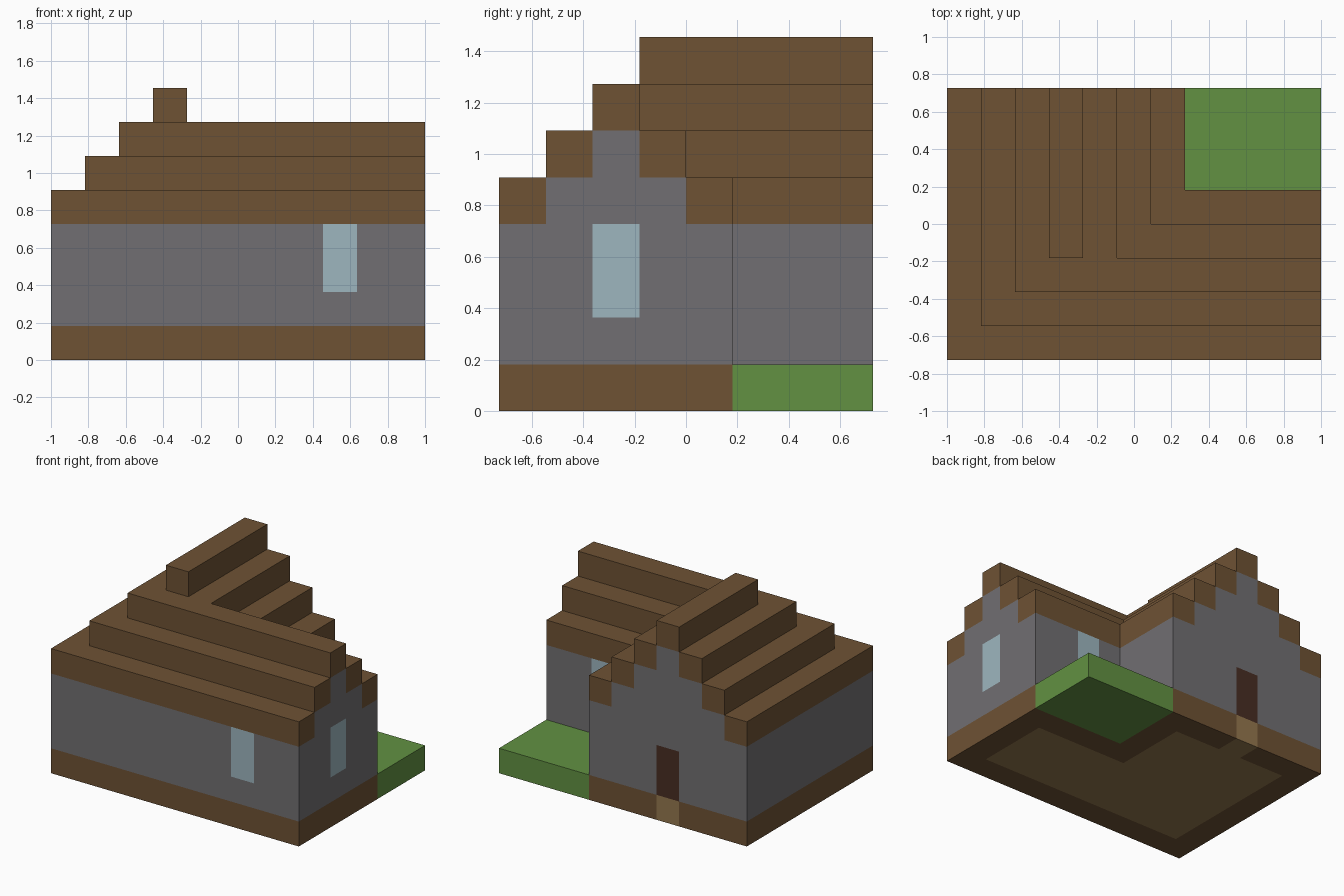
import bpy, bmesh
from mathutils import Vector

if "Cube" in bpy.data.objects:
    bpy.data.objects.remove(bpy.data.objects["Cube"], do_unlink=True)

# The house sits on a block grid: 11 wide, 8 deep, 8 high
UNIT = 2 / 11
WIDE, DEEP = 11, 8


def material(name, rgb):
    lin = [((c / 255 + 0.055) / 1.055) ** 2.4 for c in rgb]
    mat = bpy.data.materials.new(name)
    mat.use_nodes = True
    mat.diffuse_color = (*lin, 1)
    mat.node_tree.nodes["Principled BSDF"].inputs["Base Color"].default_value = (*lin, 1)
    return mat


brown = material("brown_timber", (110, 82, 52))
grey = material("grey_stone", (113, 111, 114))
green = material("grass_green", (98, 145, 66))
glass = material("pale_blue_glass", (157, 182, 191))
dark = material("dark_door_wood", (72, 45, 35))
tan = material("tan_planks", (148, 119, 78))


def prism(name, outline, z0, z1, mats, rule=None, cuts=()):
    """Extrude an outline in grid units, cut it by planes, colour faces by rule."""
    bm = bmesh.new()
    low = [bm.verts.new((x, y, z0)) for x, y in outline]
    top = [bm.verts.new((x, y, z1)) for x, y in outline]
    bm.faces.new(low[::-1])
    bm.faces.new(top)
    for i in range(len(low)):
        j = (i + 1) % len(low)
        bm.faces.new((low[i], low[j], top[j], top[i]))
    for axis, values in zip((Vector((1, 0, 0)), Vector((0, 1, 0)), Vector((0, 0, 1))), cuts):
        for v in values:
            bmesh.ops.bisect_plane(bm, geom=bm.verts[:] + bm.edges[:] + bm.faces[:],
                                   plane_co=axis * v, plane_no=axis)
    bmesh.ops.recalc_face_normals(bm, faces=bm.faces)
    bm.normal_update()
    if rule:
        for f in bm.faces:
            f.material_index = rule(f.calc_center_median(), f.normal)
    for v in bm.verts:
        v.co = Vector((v.co.x - WIDE / 2, v.co.y - DEEP / 2, v.co.z)) * UNIT
    mesh = bpy.data.meshes.new(name)
    bm.to_mesh(mesh)
    bm.free()
    for m in mats:
        mesh.materials.append(m)
    obj = bpy.data.objects.new(name, mesh)
    bpy.context.collection.objects.link(obj)
    return obj


def ell(i):
    """L-shaped plan stepped in by i blocks, with gable ends split for infill."""
    pts = [(i, i), (WIDE, i)]
    if 5 - 2 * i > 2:
        pts += [(WIDE, i + 1), (WIDE, 4 - i)]
    pts += [(WIDE, 5 - i), (7 - i, 5 - i), (7 - i, DEEP)]
    if 7 - 2 * i > 2:
        pts += [(6 - i, DEEP), (i + 1, DEEP)]
    return pts + [(i, DEEP)]


# Base course: plank floor underneath and a doorstep at the back
def base_rule(c, n):
    step = 3 < c.x < 4 and c.y > 7
    room = (1 < c.x < 10 and 1 < c.y < 4) or (1 < c.x < 6 and 1 < c.y < 7)
    return int((n.z < -0.5 and (room or step)) or (n.y > 0.5 and step))


prism("base_course", ell(0), 0, 1, [brown, tan], base_rule,
      ((1, 3, 4, 6, 10), (1, 4, 7), ()))


# Walls with windows and the door as cut faces
def wall_rule(c, n):
    if n.y > 0.5 and c.y > 7 and 3 < c.x < 4 and c.z < 3:
        return 2
    side = abs(n.y) > 0.5 and 8 < c.x < 9
    end = n.x > 0.5 and 2 < c.y < 3
    return int(c.z > 2 and (side or end))


prism("walls", ell(0), 1, 4, [grey, glass, dark], wall_rule,
      ((3, 4, 8, 9), (2, 3), (2, 3)))

# Stepped roof with stone infill in the gable ends
for i in range(3):
    def roof_rule(c, n, i=i):
        east = n.x > 0.5 and c.x > WIDE - 0.1 and i + 1 < c.y < 4 - i
        back = n.y > 0.5 and c.y > DEEP - 0.1 and i + 1 < c.x < 6 - i
        return int(east or back)
    prism(f"roof_step_{i + 1}", ell(i), 4 + i, 5 + i, [brown, grey], roof_rule)


# Ridge beam and lawn
def rect(x0, x1, y0, y1):
    return [(x0, y0), (x1, y0), (x1, y1), (x0, y1)]


prism("roof_ridge", rect(3, 4, 3, DEEP), 7, 8, [brown])
prism("lawn", rect(7, WIDE, 5, DEEP), 0, 1, [green])
